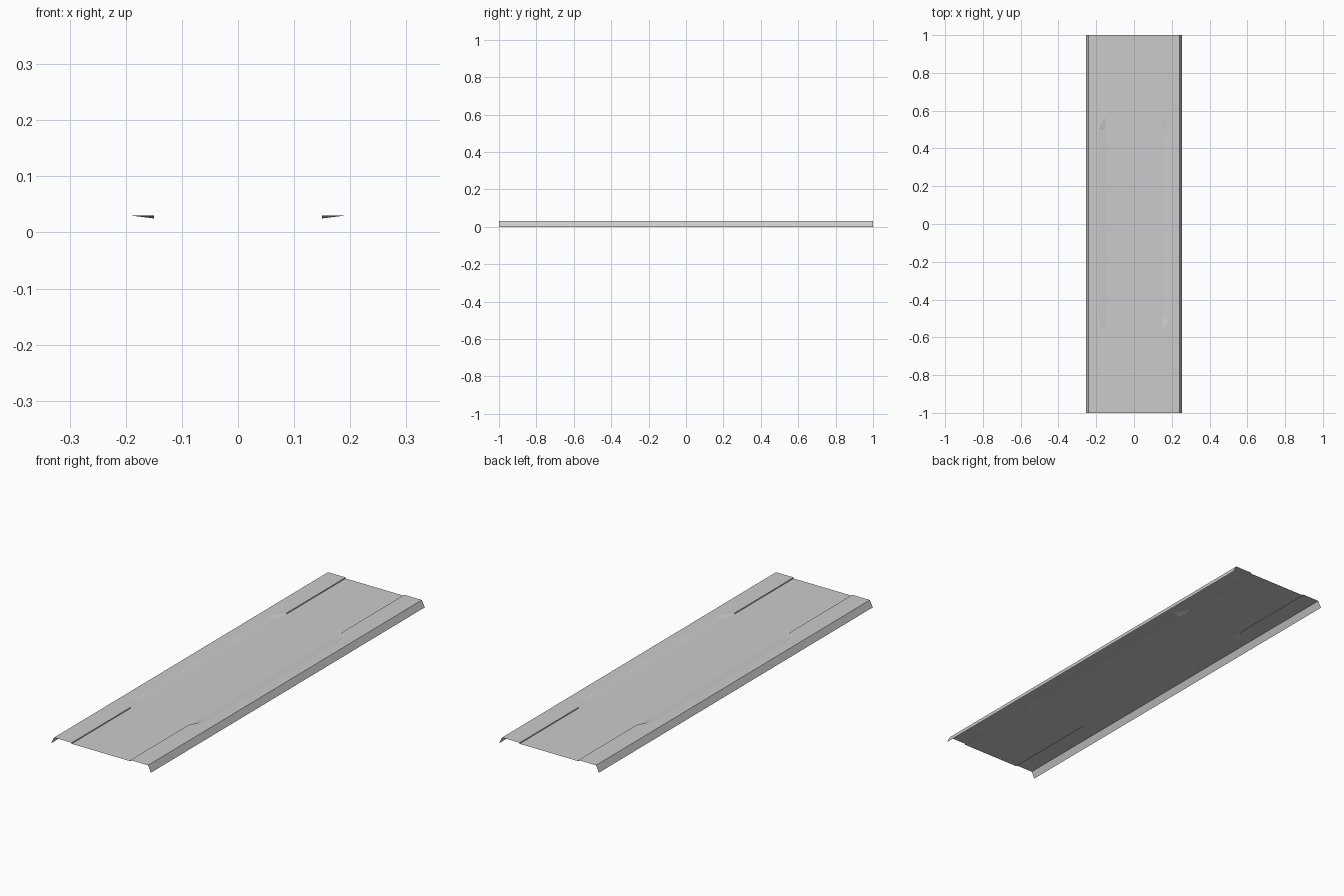
import bpy, bmesh

if "Cube" in bpy.data.objects:
    bpy.data.objects.remove(bpy.data.objects["Cube"])

# Half cross-sections (x, z): sharp step near the ends, gentle ramp in the middle
STEP = [(0, 0.025), (0.15, 0.025), (0.15, 0.03), (0.24, 0.03), (0.255, 0)]
RAMP = [(0, 0.025), (0.15, 0.025), (0.19, 0.03), (0.24, 0.03), (0.255, 0)]
STATIONS = [(-1, STEP), (-0.57, STEP), (-0.5, RAMP), (0.5, RAMP), (0.57, STEP), (1, STEP)]

# Pressed sheet lofted along y, both halves mirrored about x = 0
bm = bmesh.new()
rows = []
for y, half in STATIONS:
    full = [(-x, z) for x, z in reversed(half[1:])] + half[1:]
    rows.append([bm.verts.new((x, y, z)) for x, z in full])
for a, b in zip(rows, rows[1:]):
    for i in range(len(a) - 1):
        bm.faces.new((a[i], a[i + 1], b[i + 1], b[i]))
mesh = bpy.data.meshes.new("metal_panel")
bm.to_mesh(mesh)
bm.free()
panel = bpy.data.objects.new("metal_panel", mesh)
bpy.context.collection.objects.link(panel)
